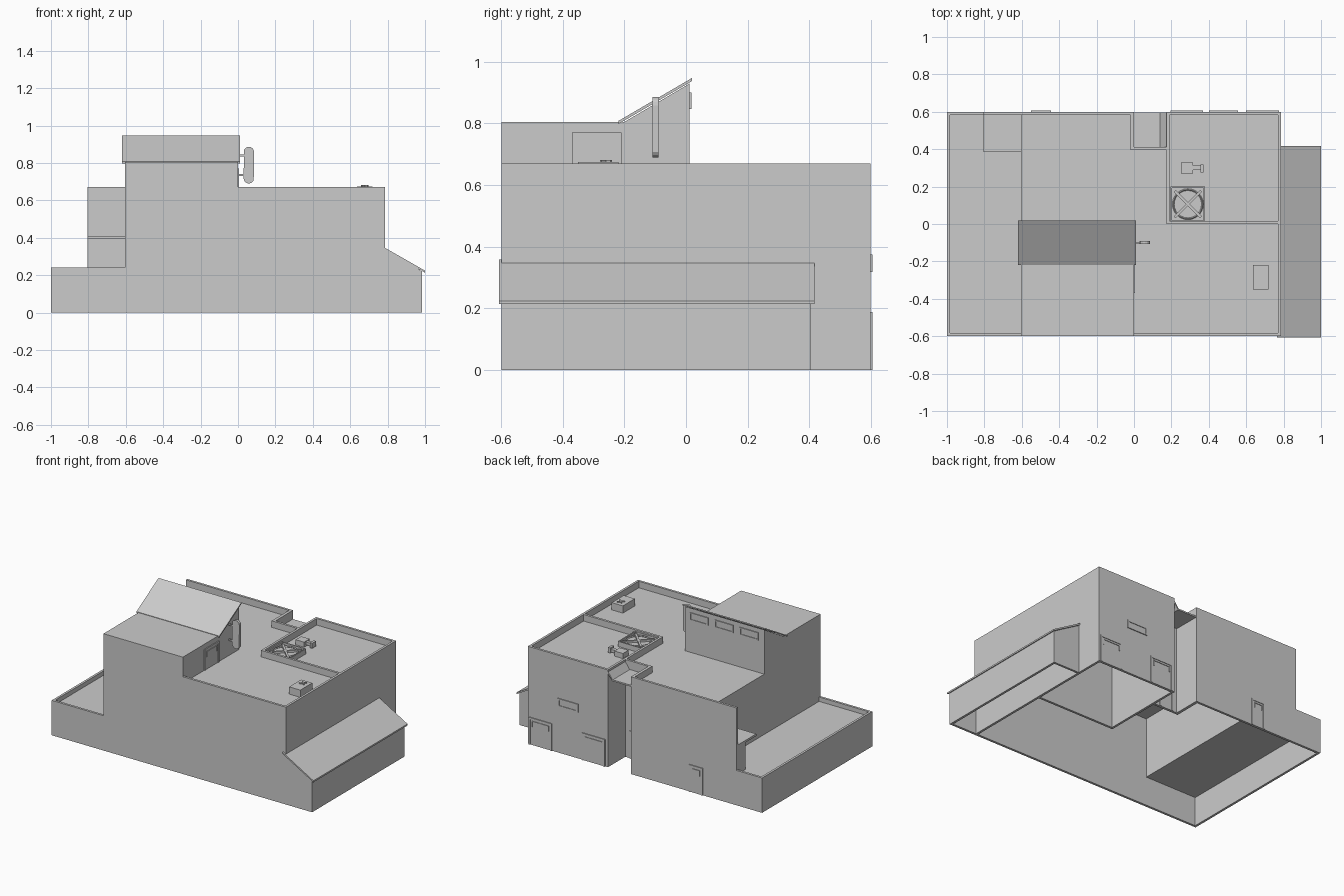
import bpy, bmesh, math
from mathutils import Vector

if "Cube" in bpy.data.objects:
    bpy.data.objects.remove(bpy.data.objects["Cube"], do_unlink=True)

GREY = (0.6, 0.6, 0.6, 1)
mat = bpy.data.materials.new("plain_grey")
mat.use_nodes = True
mat.diffuse_color = GREY
mat.node_tree.nodes["Principled BSDF"].inputs["Base Color"].default_value = GREY


def finish(name, bm):
    bmesh.ops.recalc_face_normals(bm, faces=bm.faces)
    me = bpy.data.meshes.new(name)
    bm.to_mesh(me)
    bm.free()
    me.materials.append(mat)
    ob = bpy.data.objects.new(name, me)
    bpy.context.collection.objects.link(ob)
    return ob


def prism(name, pts, axis, a, b):
    """Extrude a flat profile along one axis from a to b."""
    def place(p, q):
        return {"x": (q, p[0], p[1]), "y": (p[0], q, p[1]), "z": (p[0], p[1], q)}[axis]
    bm = bmesh.new()
    face = bm.faces.new([bm.verts.new(place(p, a)) for p in pts])
    new = bmesh.ops.extrude_face_region(bm, geom=[face])["geom"]
    shift = Vector(place((0, 0), b - a))
    bmesh.ops.translate(bm, vec=shift, verts=[v for v in new if isinstance(v, bmesh.types.BMVert)])
    return finish(name, bm)


def box(name, x0, x1, y0, y1, z0, z1):
    return prism(name, [(x0, y0), (x1, y0), (x1, y1), (x0, y1)], "z", z0, z1)


def frame(name, axis, pos, out, u0, u1, z0, z1, w=0.012):
    """Raised surround on a wall facing along axis, with a sunk panel."""
    def part(n, a, b, c, d, depth):
        lo, hi = sorted((pos, pos + out * depth))
        if axis == "y":
            box(n, a, b, lo, hi, c, d)
        else:
            box(n, lo, hi, a, b, c, d)
    part(name + "_left", u0, u0 + w, z0, z1, 0.006)
    part(name + "_right", u1 - w, u1, z0, z1, 0.006)
    part(name + "_top", u0 + w, u1 - w, z1 - w, z1, 0.006)
    part(name + "_panel", u0 + w, u1 - w, z0, z1 - w, 0.002)


def door(name, axis, pos, out, u0, u1, z0, z1):
    frame(name, axis, pos, out, u0, u1, z0, z1)
    frame(name + "_light", axis, pos, out, u0 + 0.022, u1 - 0.022, z1 - 0.06, z1 - 0.022, 0.005)


T = 0.016      # wall thickness
TOP = 0.67     # parapet top
ROOF = 0.625   # roof surface

# Outer walls
prism("front_wall", [(-1, 0), (.985, 0), (.985, .22), (.785, .34), (.785, TOP), (0, TOP),
                     (0, .805), (-.605, .805), (-.605, .24), (-1, .24)], "y", -.6, -.6 + T)
prism("rear_wall", [(-1, 0), (0, 0), (0, TOP), (-.805, TOP), (-.805, .24), (-1, .24)],
      "y", .6 - T, .6)
box("terrace_wall", -1, -1 + T, -.6, .6, 0, .24)
box("terrace_floor", -.99, -.6, -.59, .59, .2, .21)
box("main_side_wall", -.605, -.605 + T, -.6, .6, .2, ROOF)
box("left_side_wall", .785 - T, .785, -.6, .6, 0, TOP)

# Flat roofs of the main hall
box("hall_front_roof", -.6, .78, -.59, .01, ROOF - .01, ROOF)
box("hall_middle_roof", -.6, .18, .01, .4, ROOF - .01, ROOF)
box("hall_rear_roof", -.6, -.01, .4, .59, ROOF - .01, ROOF)

# Rear room with its own parapet
box("room_front_wall", .18, .785, 0, T, 0, TOP)
box("room_inner_wall", .175, .175 + T, 0, .6, 0, TOP)
box("room_rear_wall", .175, .785, .6 - T, .6, 0, TOP)
box("room_roof", .18, .78, .01, .59, ROOF - .01, ROOF)

# Recess between hall and room
box("recess_back_wall", -.02, .185, .395, .395 + T, 0, TOP)
box("recess_side_wall", -.02, 0, .395, .6, 0, TOP)
box("recess_cover", 0, .14, .41, .597, .6, .61)
prism("recess_slope", [(.135, .6), (.178, .66), (.178, .645), (.145, .6)], "y", .41, .597)
door("recess_door", "y", .395 + T, 1, .03, .14, 0, .19)

# Terrace porch
box("porch_roof", -.805, -.6, .385, .59, .395, .41)
box("porch_wall", -.805, -.6, .5, .59, .205, .4)
door("porch_door", "y", .5, -1, -.79, -.695, .21, .395)

# Tower with a sloped roof
prism("tower", [(-.599, ROOF - .01), (.012, ROOF - .01), (.012, .93), (-.2, .805), (-.599, .805)],
      "x", -.605, 0)
prism("tower_roof", [(-.22, .798), (.02, .938), (.02, .948), (-.22, .808)], "x", -.62, .012)
door("tower_door", "x", 0, 1, -.37, -.21, ROOF, .77)
for i in range(3):
    x = -.11 - .19 * i
    frame("tower_window_%d" % i, "y", .012, 1, x - .07, x + .07, .855, .9, .008)
    box("window_sill_%d" % i, x - .07, x + .07, .012, .018, .847, .855)

# Lean-to on the left side
box("lean_to_wall", .985 - T, .985, -.6, .405, 0, .225)
prism("lean_to_end", [(.78, 0), (.985, 0), (.985, .22), (.78, .34)], "y", .39, .405)
prism("lean_to_roof", [(.765, .346), (1, .213), (1, .224), (.765, .358)], "y", -.608, .417)

# Rear doors and window
door("rear_door_left", "y", .6, 1, .6, .775, 0, .187)
door("rear_door_middle", "y", .6, 1, .195, .37, 0, .187)
door("rear_door_right", "y", .6, 1, -.55, -.445, 0, .187)
frame("rear_window", "y", .6, 1, .4, .555, .318, .375)
box("rear_window_sill", .4, .555, .6, .606, .318, .328)

# Hanging capsule sign
outline = []
for k in range(17):
    a = math.pi * k / 8
    if k < 16:
        outline.append((.058 + .028 * math.cos(a + .01), (.858 if k < 8 else .718) + .028 * math.sin(a + .01)))
prism("sign_board", outline, "y", -.108, -.09)
for i, z in enumerate((.735, .84)):
    box("sign_arm_%d" % i, 0, .035, -.103, -.095, z - .005, z + .005)

# Rooftop fan
box("fan_base", .195, .38, .012, .2, ROOF, .645)
for i in range(2):
    box("fan_side_%d" % i, .195 + .177 * i, .203 + .177 * i, .012, .2, .645, .66)
    box("fan_end_%d" % i, .203, .372, .012 + .18 * i, .02 + .18 * i, .645, .66)
bpy.ops.mesh.primitive_torus_add(major_radius=.078, minor_radius=.005, major_segments=24,
                                 minor_segments=4, location=(.288, .106, .65))
bpy.context.object.name = "fan_ring"
bpy.context.object.data.materials.append(mat)
for i in (-1, 1):
    blade = box("fan_blade_%d" % i, -.1, .1, -.007, .007, .645, .658)
    blade.rotation_euler.z = i * math.pi / 4
    blade.location = (.288, .106, 0)

# Rooftop vent and cooling unit
box("vent_box", .25, .315, .27, .33, ROOF, .66)
box("vent_pipe", .315, .355, .288, .312, .635, .655)
box("vent_mouth", .355, .372, .275, .317, .63, .665)
box("cooling_unit", .635, .72, -.35, -.22, ROOF, .675)
for i in (-1, 1):
    bar = box("cooling_blade_%d" % i, -.024, .024, -.004, .004, .675, .682)
    bar.rotation_euler.z = i * math.pi / 4
    bar.location = (.678, -.26, 0)
